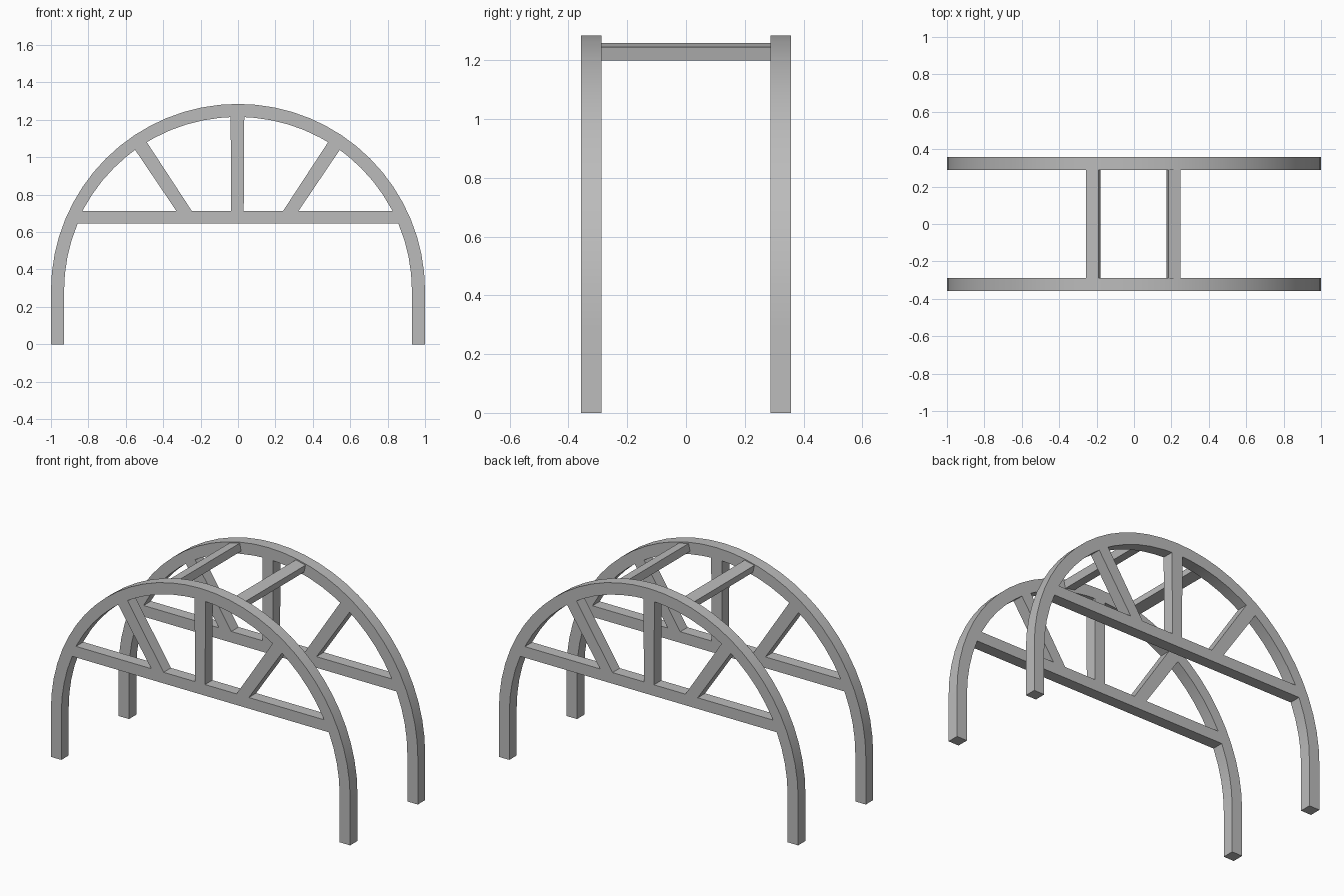
import bpy
import bmesh
from math import asin, atan2, cos, pi, radians, sin, sqrt
from mathutils import Matrix

cube = bpy.data.objects.get("Cube")
if cube:
    bpy.data.objects.remove(cube, do_unlink=True)

# Main dimensions
SPRING = 0.285              # height where the legs become an arch
R_OUT, R_IN = 1.0, 0.93
CHORD_LOW, CHORD_TOP = 0.645, 0.712
Y_IN, Y_OUT = 0.288, 0.358
SHIFT = -0.003              # bracing sits slightly off centre
STEP = pi / 32

metal = bpy.data.materials.new("plain grey")
metal.use_nodes = True
grey = (0.5, 0.5, 0.5, 1)
metal.diffuse_color = grey
metal.node_tree.nodes["Principled BSDF"].inputs["Base Color"].default_value = grey


def arc(radius, start, end):
    """Points along the arch, kept on common angle steps between both ends."""
    low, high = sorted((start, end))
    inner = [k * STEP for k in range(33) if low + 0.01 < k * STEP < high - 0.01]
    angles = [low] + inner + [high]
    if start > end:
        angles.reverse()
    return [(radius * cos(a), SPRING + radius * sin(a)) for a in angles]


def finish(bm, name):
    bmesh.ops.recalc_face_normals(bm, faces=bm.faces)
    mesh = bpy.data.meshes.new(name)
    bm.to_mesh(mesh)
    bm.free()
    mesh.materials.append(metal)
    obj = bpy.data.objects.new(name, mesh)
    bpy.context.collection.objects.link(obj)
    bpy.ops.object.select_all(action="DESELECT")
    obj.select_set(True)
    bpy.context.view_layer.objects.active = obj
    bpy.ops.object.shade_smooth_by_angle(angle=radians(30))
    return obj


def mirrored(loop):
    return [(2 * SHIFT - x, z) for x, z in loop]


def arch_frame(name, y):
    low = asin((CHORD_LOW - SPRING) / R_IN)
    top = asin((CHORD_TOP - SPRING) / R_IN)
    brace_out, brace_in = radians(54.2), radians(58.8)
    post = 0.0335

    # Outline: legs, arch and underside of the tie beam
    outline = [(R_OUT, 0)] + arc(R_OUT, 0, pi) + [(-R_OUT, 0), (-R_IN, 0)]
    outline += arc(R_IN, pi, pi - low) + arc(R_IN, low, 0) + [(R_IN, 0)]

    # Openings between beam, slanted brace, centre post and arch
    side = arc(R_IN, top, brace_out) + [(0.323, CHORD_TOP)]
    middle = arc(R_IN, brace_in, pi / 2 - asin(post / R_IN))
    middle += [(post + SHIFT, CHORD_TOP), (0.2405, CHORD_TOP)]
    loops = [outline, side, middle, mirrored(side), mirrored(middle)]

    bm = bmesh.new()
    for loop in loops:
        verts = [bm.verts.new((x, y, z)) for x, z in loop]
        for a, b in zip(verts, verts[1:] + verts[:1]):
            bm.edges.new((a, b))
    bmesh.ops.triangle_fill(bm, edges=bm.edges[:], use_beauty=True, normal=(0, -1, 0))
    grown = bmesh.ops.extrude_face_region(bm, geom=bm.faces[:], use_keep_orig=True)
    moved = [g for g in grown["geom"] if isinstance(g, bmesh.types.BMVert)]
    bmesh.ops.translate(bm, verts=moved, vec=(0, Y_OUT - Y_IN, 0))
    return finish(bm, name)


def cross_bar(name, side):
    # Flat bar tilted to follow the arch
    bm = bmesh.new()
    place = (Matrix.Translation((side * 0.215 + SHIFT, 0, 1.23))
             @ Matrix.Rotation(side * radians(12.5), 4, "Y")
             @ Matrix.Diagonal((0.067, 2 * Y_IN, 0.046, 1)))
    bmesh.ops.create_cube(bm, size=1, matrix=place)
    return finish(bm, name)


arch_frame("front_arch_frame", -Y_OUT)
arch_frame("back_arch_frame", Y_IN)
cross_bar("left_cross_bar", 1)
cross_bar("right_cross_bar", -1)
